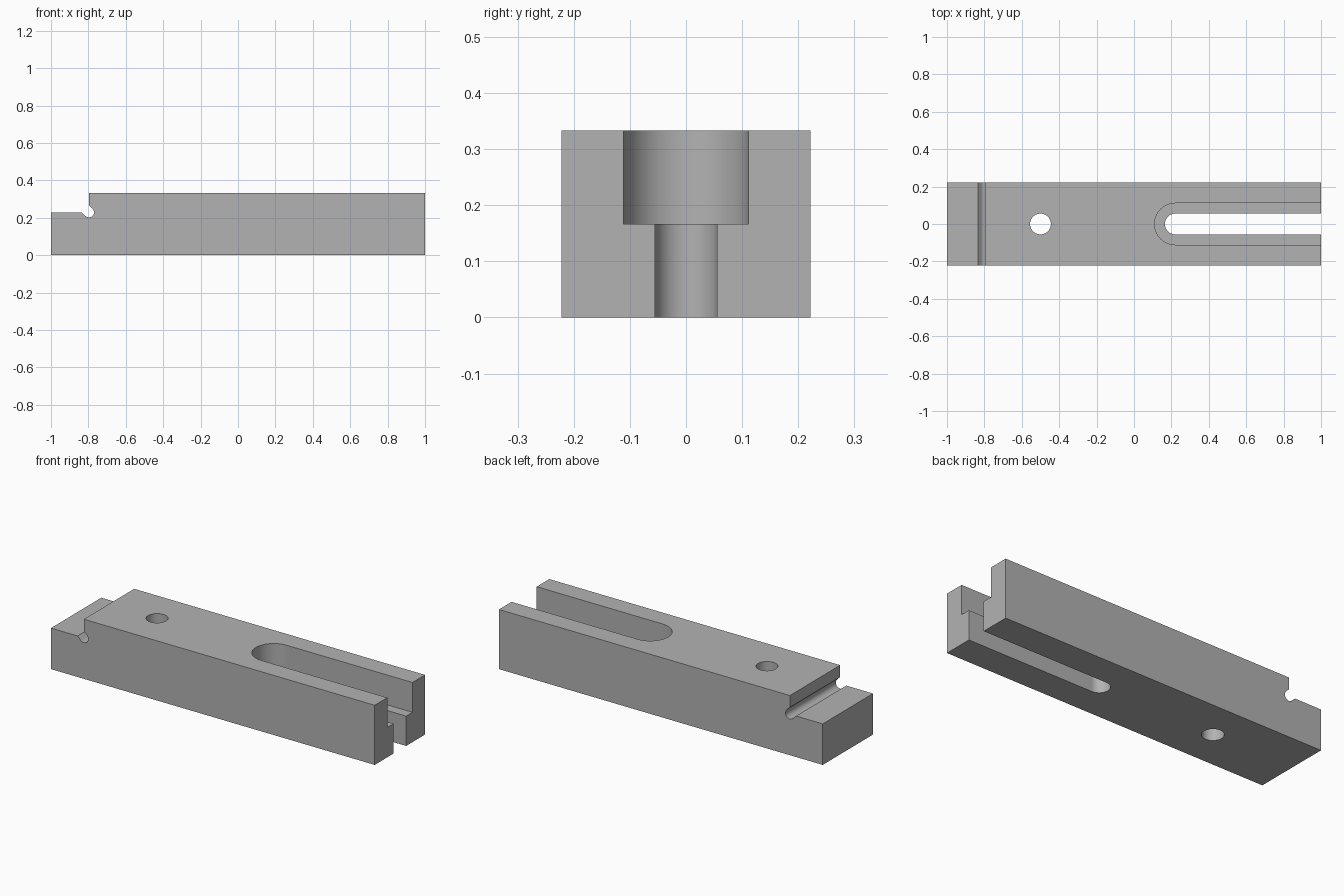
import bpy, bmesh
from math import cos, sin, pi, radians
from mathutils import Vector

cube = bpy.data.objects.get("Cube")
if cube:
    bpy.data.objects.remove(cube)

LENGTH, WIDTH, HEIGHT = 2.0, 0.444, 0.333
STEP_X, STEP_Z = -0.797, 0.229      # inner corner of the end step
RELIEF_R = 0.027                    # relief groove radius
SEAT_Z = HEIGHT / 2                 # floor of the wide slot
SLOT_X, HOLE_X = 0.221, -0.5
NARROW_R, WIDE_R = 0.0556, 0.111

steel = bpy.data.materials.new("plain grey steel")
steel.use_nodes = True
grey = (0.448, 0.448, 0.448, 1)
steel.diffuse_color = grey
steel.node_tree.nodes["Principled BSDF"].inputs["Base Color"].default_value = grey


def arc(cx, cy, r, start, end, steps):
    angles = [radians(start + (end - start) * i / steps) for i in range(steps + 1)]
    return [(cx + r * cos(a), cy + r * sin(a)) for a in angles]


def prism(name, points, offset):
    """Extrude a closed loop of 3D points along offset."""
    bm = bmesh.new()
    face = bm.faces.new([bm.verts.new(p) for p in points])
    new = bmesh.ops.extrude_face_region(bm, geom=[face])["geom"]
    moved = [v for v in new if isinstance(v, bmesh.types.BMVert)]
    bmesh.ops.translate(bm, verts=moved, vec=Vector(offset))
    bmesh.ops.recalc_face_normals(bm, faces=bm.faces)
    mesh = bpy.data.meshes.new(name)
    bm.to_mesh(mesh)
    bm.free()
    obj = bpy.data.objects.new(name, mesh)
    bpy.context.collection.objects.link(obj)
    return obj


def cutter(name, outline, low, high):
    obj = prism(name, [(x, y, low) for x, y in outline], (0, 0, high - low))
    obj.hide_render = True
    return obj


def slot_outline(r):
    return arc(SLOT_X, 0, r, 90, 270, 32) + [(1.2, -r), (1.2, r)]


# Stepped bar with a slanted round-bottomed relief groove in the step corner
reach = RELIEF_R * 2 ** 0.5
half = LENGTH / 2
profile = [(-half, 0), (half, 0), (half, HEIGHT), (STEP_X, HEIGHT), (STEP_X, STEP_Z + reach)]
profile += arc(STEP_X, STEP_Z, RELIEF_R, 45, -135, 24)
profile += [(STEP_X - reach, STEP_Z), (-half, STEP_Z)]
bar = prism("clamp_bar", [(x, -WIDTH / 2, z) for x, z in profile], (0, WIDTH, 0))
bar.data.materials.append(steel)

# Open-ended slot in two widths, and the round through hole
cutters = [
    cutter("wide_slot_cutter", slot_outline(WIDE_R), SEAT_Z, 0.5),
    cutter("narrow_slot_cutter", slot_outline(NARROW_R), -0.1, 0.25),
    cutter("hole_cutter", arc(HOLE_X, 0, NARROW_R, 0, 360, 64)[:-1], -0.1, 0.5),
]
for c in cutters:
    mod = bar.modifiers.new(c.name, 'BOOLEAN')
    mod.operation = 'DIFFERENCE'
    mod.solver = 'EXACT'
    mod.object = c

# Bake the cuts and remove the cutters
depsgraph = bpy.context.evaluated_depsgraph_get()
result = bpy.data.meshes.new_from_object(bar.evaluated_get(depsgraph))
bar.modifiers.clear()
bar.data = result
result.name = "clamp_bar"
for c in cutters:
    bpy.data.objects.remove(c)

# Smooth the round walls, keep the flat faces flat
bpy.context.view_layer.objects.active = bar
bar.select_set(True)
bpy.ops.object.shade_smooth_by_angle(angle=radians(30))
for p in result.polygons:
    p.use_smooth = max(abs(n) for n in p.normal) < 0.9999
    p.material_index = 0
